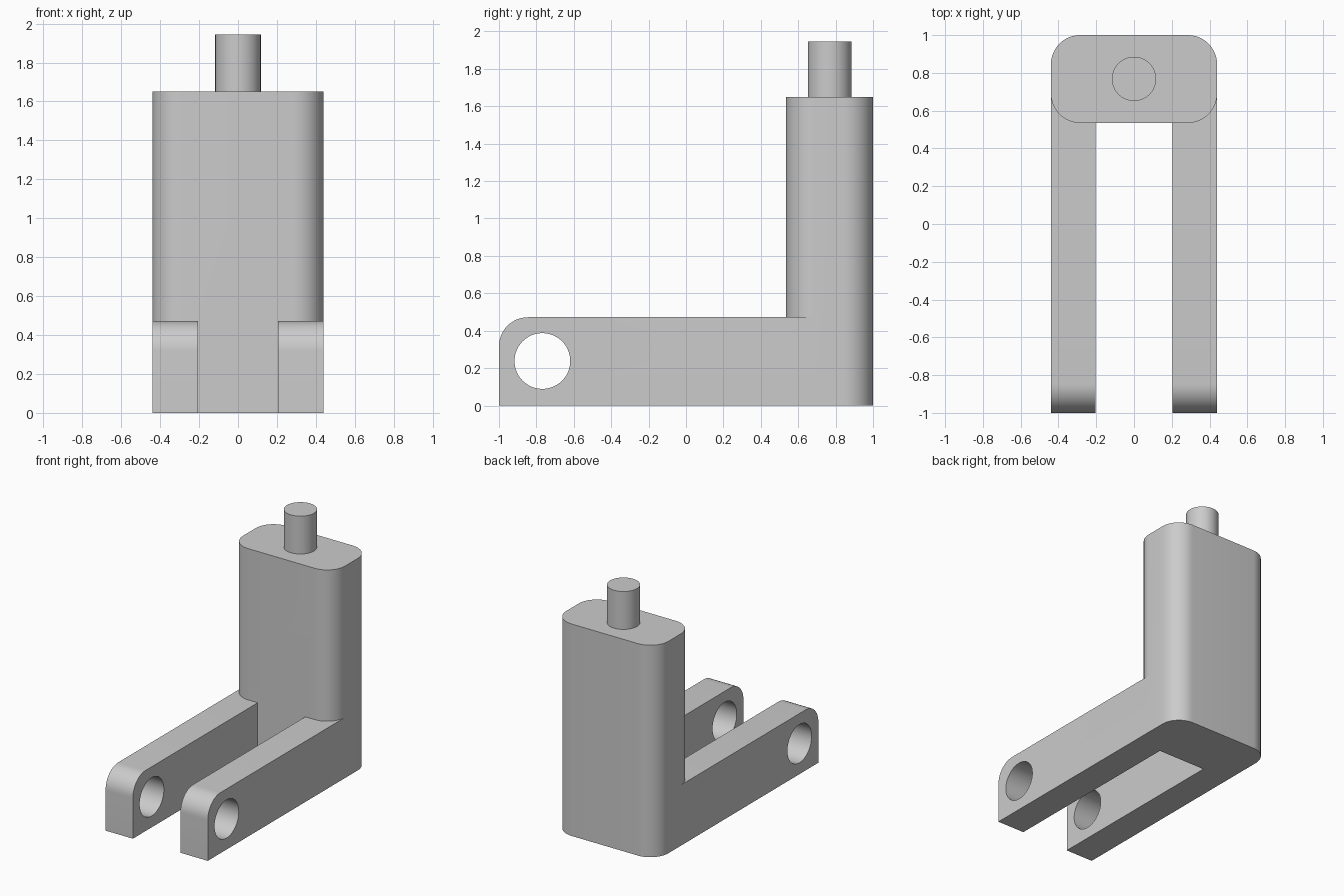
import bpy, bmesh, math
from mathutils import Vector, Matrix

if "Cube" in bpy.data.objects:
    bpy.data.objects.remove(bpy.data.objects["Cube"], do_unlink=True)

grey = bpy.data.materials.new("light_grey")
grey.use_nodes = True
colour = (0.6, 0.6, 0.6, 1)
grey.diffuse_color = colour
grey.node_tree.nodes["Principled BSDF"].inputs["Base Color"].default_value = colour

HALF_W, BACK, BODY_FRONT, BODY_TOP = 0.44, 1.0, 0.535, 1.65
ARM_IN, ARM_TOP, ARM_END = 0.205, 0.472, 0.75
RADIUS = 0.155


def finish(bm, name):
    bmesh.ops.recalc_face_normals(bm, faces=bm.faces)
    mesh = bpy.data.meshes.new(name)
    bm.to_mesh(mesh)
    bm.free()
    mesh.materials.append(grey)
    obj = bpy.data.objects.new(name, mesh)
    bpy.context.collection.objects.link(obj)
    return obj


def rounded_box(name, low, high, is_round):
    """Box whose edges chosen by the rule is_round get a fillet."""
    low, high = Vector(low), Vector(high)
    bm = bmesh.new()
    bmesh.ops.create_cube(bm, size=1)
    bmesh.ops.scale(bm, vec=high - low, verts=bm.verts)
    bmesh.ops.translate(bm, vec=(low + high) / 2, verts=bm.verts)
    edges = [e for e in bm.edges if is_round(*(v.co for v in e.verts))]
    bmesh.ops.bevel(bm, geom=edges, offset=RADIUS, segments=12, profile=0.5,
                    affect='EDGES', clamp_overlap=False)
    return finish(bm, name)


def cylinder(name, radius, depth, matrix):
    bm = bmesh.new()
    bmesh.ops.create_cone(bm, cap_ends=True, segments=64, radius1=radius,
                          radius2=radius, depth=depth, matrix=matrix)
    return finish(bm, name)


def combine(target, tool, operation):
    mod = target.modifiers.new(operation.lower(), 'BOOLEAN')
    mod.operation, mod.solver, mod.object = operation, 'EXACT', tool
    bpy.context.view_layer.objects.active = target
    bpy.ops.object.modifier_apply(modifier=mod.name)
    bpy.data.objects.remove(tool, do_unlink=True)


# Upright block with four rounded vertical corners
bracket = rounded_box("forked_bracket", (-HALF_W, BODY_FRONT, 0), (HALF_W, BACK, BODY_TOP),
                      lambda a, b: abs(a.z - b.z) > 0.1)

# Two fork arms, each with a rounded upper front edge
for side, x0, x1 in (("right", -HALF_W, -ARM_IN), ("left", ARM_IN, HALF_W)):
    arm = rounded_box(side + "_arm", (x0, -1, 0), (x1, ARM_END, ARM_TOP),
                      lambda a, b: max(a.y, b.y) < 0 and min(a.z, b.z) > 0.1)
    combine(bracket, arm, 'UNION')

# Pin hole through both arms
hole = cylinder("hole_cutter", 0.149, 2,
                Matrix.Translation((0, -0.768, 0.238)) @ Matrix.Rotation(math.pi / 2, 4, 'Y'))
hole.hide_render = True
combine(bracket, hole, 'DIFFERENCE')

# Round peg on top
peg = cylinder("top_peg", 0.117, 0.305, Matrix.Translation((0, 0.768, 1.7925)))

bpy.ops.object.select_all(action='DESELECT')
for obj in (bracket, peg):
    obj.select_set(True)
bpy.context.view_layer.objects.active = bracket
bpy.ops.object.shade_smooth_by_angle(angle=math.radians(30))
